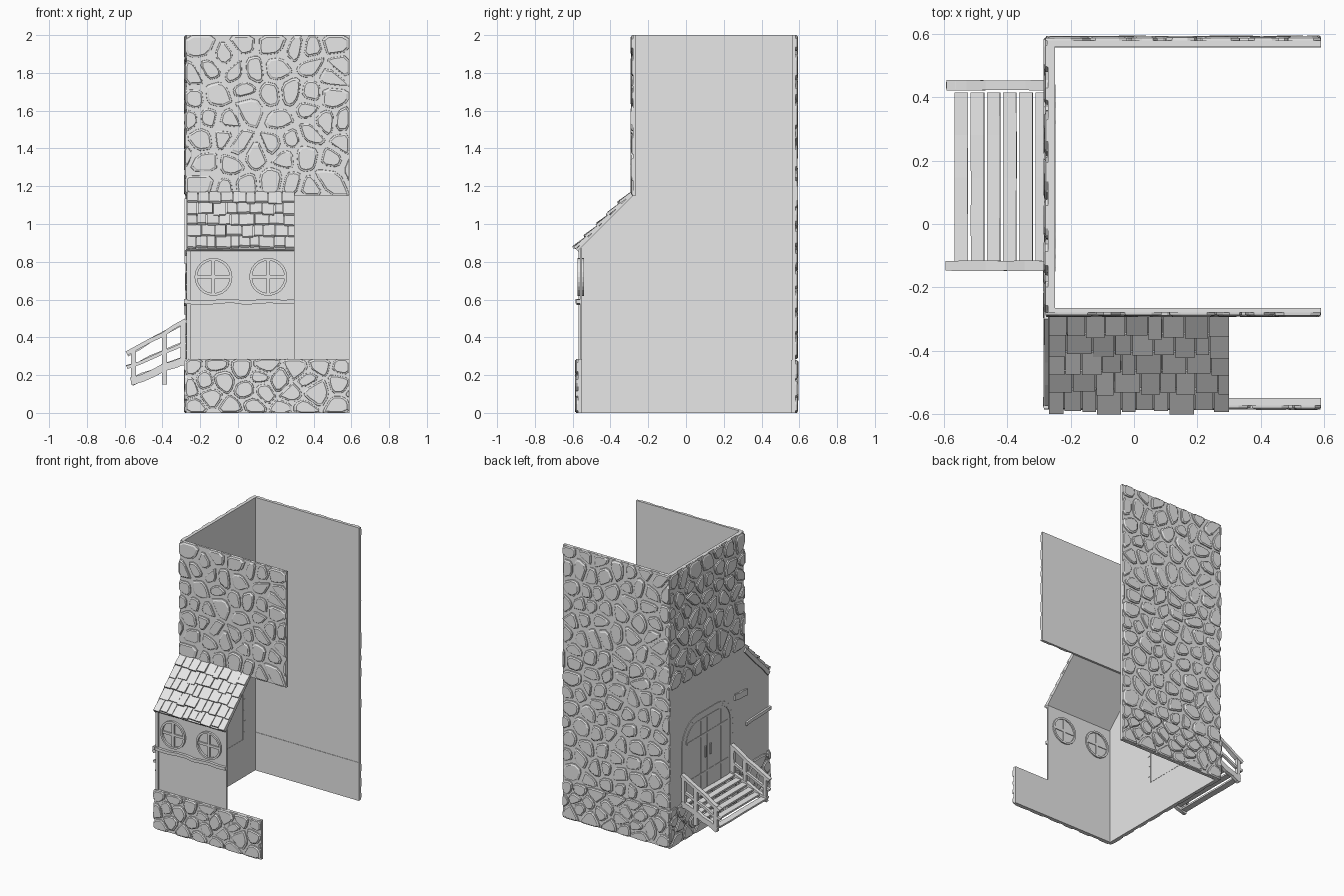
import bpy, bmesh, math, random
from mathutils import Vector as V

random.seed(7)
if "Cube" in bpy.data.objects:
    bpy.data.objects.remove(bpy.data.objects["Cube"])

grey = bpy.data.materials.new("plain_grey")
grey.use_nodes = True
grey.diffuse_color = (0.8, 0.8, 0.8, 1)
grey.node_tree.nodes["Principled BSDF"].inputs["Base Color"].default_value = (0.8, 0.8, 0.8, 1)


def finish(name, bm):
    bmesh.ops.recalc_face_normals(bm, faces=bm.faces)
    mesh = bpy.data.meshes.new(name)
    bm.to_mesh(mesh)
    bm.free()
    mesh.materials.append(grey)
    obj = bpy.data.objects.new(name, mesh)
    bpy.context.collection.objects.link(obj)
    return obj


def loft(bm, rings, closed=False):
    """Skin a list of equal-sized point rings; cap the ends unless closed."""
    vs = [[bm.verts.new(p) for p in ring] for ring in rings]
    n = len(vs[0])
    for k in range(len(vs) if closed else len(vs) - 1):
        a, b = vs[k], vs[(k + 1) % len(vs)]
        for i in range(n):
            j = (i + 1) % n
            bm.faces.new((a[i], a[j], b[j], b[i]))
    if not closed:
        bm.faces.new(vs[0])
        bm.faces.new(vs[-1])


def beam(bm, a, b, side, w, h, wobble=0.0, parts=1):
    """Rectangular bar from a to b, optionally crooked like hewn wood."""
    a, b, side = V(a), V(b), V(side).normalized()
    up = (b - a).cross(side).normalized()
    rings = []
    for k in range(parts + 1):
        c = a.lerp(b, k / parts) + up * random.uniform(-wobble, wobble)
        s = side * w / 2 * (1 + random.uniform(-10, 10) * wobble)
        u = up * h / 2
        rings.append([c + s + u, c - s + u, c - s - u, c + s - u])
    loft(bm, rings)


def box(bm, lo, hi):
    xs, ys = (lo[0], hi[0]), (lo[1], hi[1])
    loft(bm, [[(xs[0], ys[0], z), (xs[1], ys[0], z), (xs[1], ys[1], z), (xs[0], ys[1], z)]
              for z in (lo[2], hi[2])])


def slab(name, lo, hi):
    bm = bmesh.new()
    box(bm, lo, hi)
    return finish(name, bm)


def clip(poly, m, n):
    """Keep the part of a polygon behind the line through m with normal n."""
    out = []
    for i, p in enumerate(poly):
        q = poly[(i + 1) % len(poly)]
        dp, dq = (p - m).dot(n), (q - m).dot(n)
        if dp <= 0:
            out.append(p)
        if dp * dq < 0:
            out.append(p.lerp(q, dp / (dp - dq)))
    return out


def stones(name, u, v, cols, rows, place, gap, depth, jitter):
    """Irregular bevelled field stones filling a rectangle."""
    du, dv = (u[1] - u[0]) / cols, (v[1] - v[0]) / rows
    seeds = []
    for r in range(rows):
        for c in range(cols + r % 2):
            seeds.append(V((u[0] + (c + 0.5 - 0.5 * (r % 2) + random.uniform(-jitter, jitter)) * du,
                            v[0] + (r + 0.5 + random.uniform(-jitter, jitter)) * dv)))
    bm = bmesh.new()
    for s in seeds:
        poly = [V((u[0], v[0])), V((u[1], v[0])), V((u[1], v[1])), V((u[0], v[1]))]
        g = random.uniform(*gap)
        for t in seeds:
            if t is not s and len(poly) > 2:
                n = (t - s).normalized()
                poly = clip(poly, (s + t) / 2 - n * g, n)
        if len(poly) < 3:
            continue
        # chip every corner, then raise a bevelled face
        cut = []
        for i, p in enumerate(poly):
            cut += [p.lerp(poly[i - 1], 0.22), p.lerp(poly[(i + 1) % len(poly)], 0.22)]
        mid = sum(cut, V((0, 0))) / len(cut)
        d = depth * random.uniform(0.75, 1)
        loft(bm, [[place(*mid.lerp(p, k), d * z) for p in cut]
                  for k, z in ((1, -0.1), (0.98, 0.6), (0.88, 0.7), (0.8, 1))])
    return finish(name, bm)


# Walls
slab("back_wall", (-0.275, 0.56, 0.28), (0.59, 0.58, 2))
slab("back_base", (-0.275, 0.557, 0), (0.59, 0.58, 0.28))
slab("upper_front_wall", (-0.272, -0.28, 1.15), (0.59, -0.265, 2))
slab("front_wall", (-0.272, -0.56, 0.28), (0.30, -0.55, 0.87))
slab("front_base", (-0.275, -0.573, 0), (0.59, -0.55, 0.285))
bm = bmesh.new()
outline = [(-0.57, 0), (0.58, 0), (0.58, 2), (-0.28, 2), (-0.28, 1.15), (-0.57, 0.86)]
loft(bm, [[(x, y, z) for y, z in outline] for x in (-0.272, -0.25)])
finish("door_side_wall", bm)

# Stone facing
UP, LOW = ((0.006, 0.016), 0.014, 0.36), ((0.003, 0.008), 0.015, 0.3)
X, XS = (-0.28, 0.59), (-0.28, 0.59)
back = lambda u, v, d: (u, 0.58 + d, v)
upper = lambda u, v, d: (u, -0.28 - d, v)
lower = lambda u, v, d: (u, -0.573 - d, v)
side = lambda u, v, d: (-0.272 - d, u, v)
stones("back_stones", X, (0.285, 2), 7, 15, back, *UP)
stones("back_base_stones", X, (0, 0.28), 6, 4, back, *LOW)
stones("upper_front_stones", X, (1.15, 2), 7, 7, upper, *UP)
stones("front_base_stones", X, (0, 0.285), 6, 4, lower, *LOW)
stones("side_upper_stones", XS, (1.15, 2), 7, 7, side, *UP)
stones("side_base_stones", (-0.58, 0.59), (0, 0.28), 8, 4, side, *LOW)

# Lean-to roof with uneven shingles
s, n = V((0, 1, 1)).normalized(), V((0, -1, 1)).normalized()
eave = V((0, -0.578, 0.862))
bm = bmesh.new()
beam(bm, eave + V((0.014, 0, 0)), eave + s * 0.42 + V((0.014, 0, 0)), (1, 0, 0), 0.572, 0.014)
finish("roof_deck", bm)
bm = bmesh.new()
rows, length = 5, 0.083
for r in range(rows):
    x = -0.27
    while x < 0.29:
        w = min(random.uniform(0.045, 0.085), 0.302 - x)
        c = eave + V((x + w / 2, 0, 0))
        low = c + s * (r * length + random.uniform(-0.006, 0.012)) + n * random.uniform(0.014, 0.024)
        top = c + s * min((r + 1.1) * length, 0.425) + n * 0.008
        beam(bm, low, top, (1, 0, random.uniform(-0.06, 0.06)), w - 0.004, 0.014)
        x += w
finish("roof_shingles", bm)

# Round windows
for tag, cx in (("right", -0.13), ("left", 0.16)):
    bm = bmesh.new()
    ring = lambda r, y: [(cx + r * math.cos(a * math.tau / 24), y, 0.72 + r * math.sin(a * math.tau / 24))
                         for a in range(24)]
    loft(bm, [ring(0.1, -0.575), ring(0.086, -0.575), ring(0.086, -0.54), ring(0.1, -0.54)], True)
    box(bm, (cx - 0.009, -0.57, 0.63), (cx + 0.009, -0.544, 0.81))
    box(bm, (cx - 0.09, -0.569, 0.711), (cx + 0.09, -0.545, 0.729))
    finish(tag + "_window_frame", bm)

# Crooked timber trim
bm = bmesh.new()
beam(bm, (-0.285, -0.566, 0.588), (0.30, -0.566, 0.588), (0, 1, 0), 0.028, 0.022, 0.005, 9)
finish("front_ledge", bm)
bm = bmesh.new()
beam(bm, (-0.276, -0.585, 0.588), (-0.276, -0.3, 0.58), (1, 0, 0), 0.018, 0.024, 0.004, 5)
beam(bm, (-0.276, -0.565, 0.85), (-0.276, -0.29, 1.125), (1, 0, 0), 0.014, 0.03, 0.003, 4)
beam(bm, (-0.276, -0.31, 0.81), (-0.276, -0.17, 0.82), (1, 0, 0), 0.014, 0.045, 0.004, 3)
finish("side_trim", bm)


# Arched double door
def arch(grow, steps=6):
    y0, y1, top, r = -0.12 - grow, 0.41 + grow, 0.83 + grow, 0.15 + grow
    pts = [(y0, 0.28)]
    for cy, start in ((y0 + r, math.pi), (y1 - r, math.pi / 2)):
        for k in range(steps + 1):
            a = start - k / steps * math.pi / 2
            pts.append((cy + r * math.cos(a), top - r + r * math.sin(a)))
    return pts + [(y1, 0.28)]


def plate(bm, pts, x0, x1):
    loft(bm, [[(x, y, z) for y, z in pts] for x in (x0, x1)])


bm = bmesh.new()
plate(bm, arch(-0.02), -0.272, -0.2745)
for y in (-0.01, 0.068, 0.145, 0.222, 0.3):
    box(bm, (-0.277, y - 0.002, 0.285), (-0.274, y + 0.002, 0.8))
for z in (0.4, 0.68):
    box(bm, (-0.277, -0.09, z), (-0.2745, 0.38, z + 0.015))
for y in (0.115, 0.175):
    beam(bm, (-0.282, y, 0.52), (-0.282, y, 0.6), (1, 0, 0), 0.008, 0.014)
finish("double_door", bm)

bm = bmesh.new()
for outer, inner, x0, x1 in ((0.03, 0, -0.272, -0.276), (0.003, 0, -0.25, -0.2485)):
    o, i = arch(outer), arch(inner)
    loft(bm, [[(x, y, z) for y, z in q] for q, x in ((o, x0), (o, x1), (i, x1), (i, x0))], True)
# joints between the surround stones
o, i = arch(0.03, 4), arch(0, 4)
pairs = list(zip(o, i))[1:-1]
pairs += [((a, z), (b, z)) for a, b in ((-0.15, -0.12), (0.44, 0.41)) for z in (0.33, 0.41, 0.49, 0.57, 0.64)]
for p, q in pairs:
    beam(bm, (-0.2625, *p), (-0.2625, *q), (1, 0, 0), 0.029, 0.004)
finish("door_surround", bm)

# Entrance steps and crooked railings
bm = bmesh.new()
for k in range(6):
    x, z = -0.545 + k * 0.051, 0.172 + k * 0.0215
    beam(bm, (x, -0.122, z), (x, 0.415, z), (1, 0, 0.1), 0.042, 0.014, 0.0015, 4)
finish("steps", bm)
for tag, y in (("front", -0.132), ("back", 0.438)):
    bm = bmesh.new()
    for z0, z1, w, h in ((0.312, 0.488, 0.032, 0.022), (0.24, 0.37, 0.02, 0.018), (0.165, 0.285, 0.026, 0.04)):
        beam(bm, (-0.588 if z0 > 0.2 else -0.565, y, z0), (-0.276, y, z1), (0, 1, 0), w, h, 0.005, 5)
    for x, z0, z1 in ((-0.553, 0.15, 0.335), (-0.39, 0.15, 0.42), (-0.291, 0.25, 0.475)):
        beam(bm, (x, y, z0), (x, y, z1), (0, 1, 0), 0.024, 0.026, 0.001, 3)
    finish(tag + "_railing", bm)
